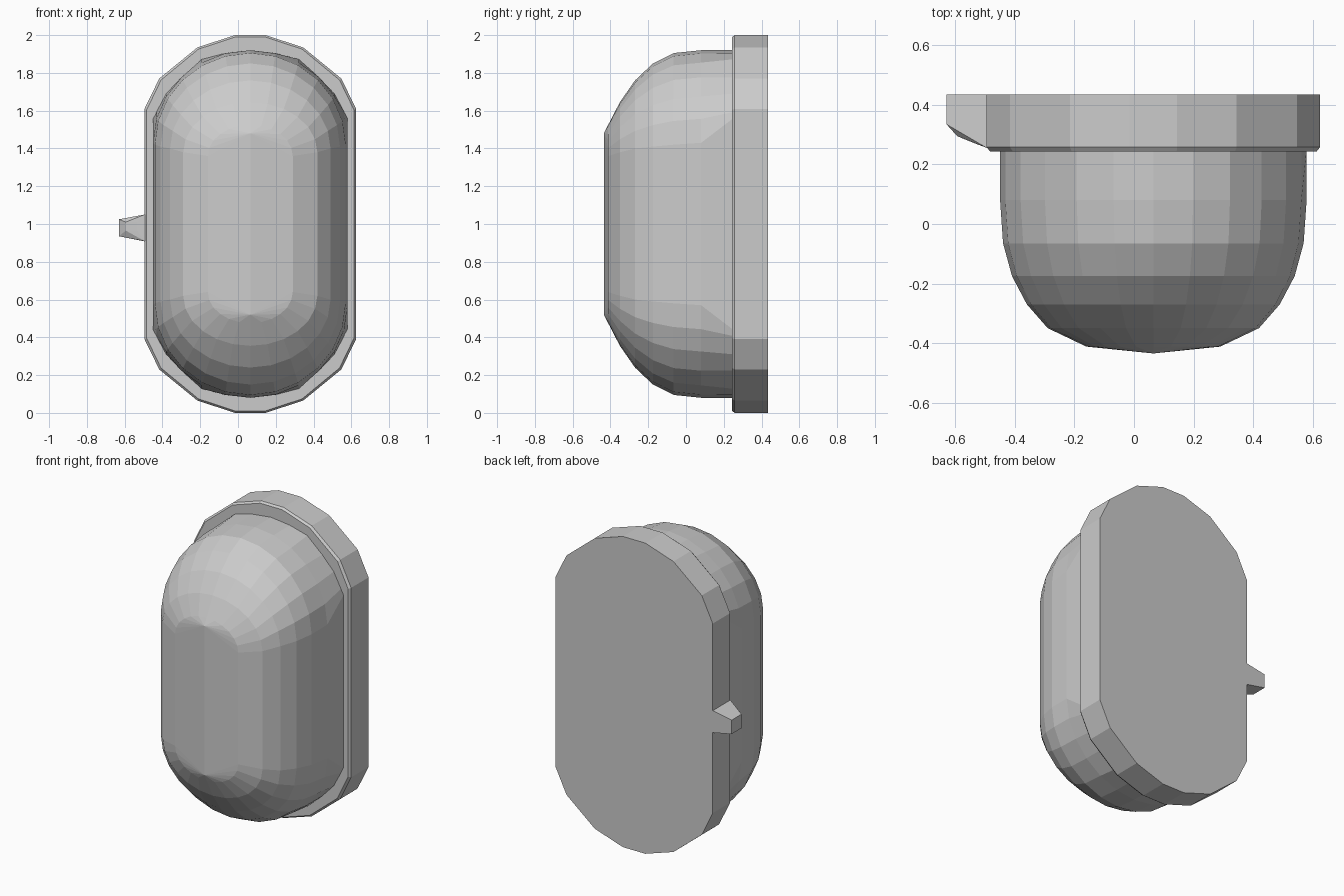
import bpy, bmesh, math

if "Cube" in bpy.data.objects:
    bpy.data.objects.remove(bpy.data.objects["Cube"])

CX, CZ = 0.065, 1.0   # centre of the lamp outline in x and z


def finish(name, bm):
    bmesh.ops.remove_doubles(bm, verts=bm.verts, dist=0.0005)
    bmesh.ops.recalc_face_normals(bm, faces=bm.faces)
    me = bpy.data.meshes.new(name)
    bm.to_mesh(me)
    bm.free()
    ob = bpy.data.objects.new(name, me)
    bpy.context.collection.objects.link(ob)
    return ob


def closed_loop(half):
    """Mirror a quarter outline (right side to top) into a full loop."""
    top = half + [(-x, z) for x, z in reversed(half)]
    return top + [(-x, -z) for x, z in top]


def loft(name, rings):
    """Rings are (y, [(x, z)...]); skin them and cap both ends."""
    bm = bmesh.new()
    loops = [[bm.verts.new((CX + x, y, CZ + z)) for x, z in pts] for y, pts in rings]
    n = len(loops[0])
    for a, b in zip(loops, loops[1:]):
        for i in range(n):
            j = (i + 1) % n
            bm.faces.new((a[i], a[j], b[j], b[i]))
    bm.faces.new(loops[0])
    return bm, loops


# Back plate with a narrow chamfer on its front edge
plate = [(0.56, 0.61), (0.482, 0.77), (0.28, 0.935), (0.08, 1.0)]
outer = closed_loop(plate)
inner = [(x * 0.98, z * 0.99) for x, z in outer]
bm, loops = loft("back_plate", [(0.435, outer), (0.258, outer), (0.244, inner)])
bm.faces.new(loops[-1])
finish("back_plate", bm)

# Domed cover: stacked stadium rings shrinking to a central ridge
RIM = [(0.0, 0.92), (0.146, 0.92), (0.515, 0.87), (0.845, 0.71), (1.0, 0.56)]


def rim_height(f):
    for (x0, z0), (x1, z1) in zip(RIM, RIM[1:]):
        if f <= x1 + 1e-6:
            return z0 + (z1 - z0) * (f - x0) / (x1 - x0)


angles = [math.radians(15 * k) for k in range(7)]
rings = [(0.25, closed_loop([(0.515 * math.cos(a), rim_height(math.cos(a))) for a in angles]))]
# y, half width, end of the straight side, half height
profile = [(0.08, 0.515, 0.43, 0.92), (-0.065, 0.505, 0.42, 0.905),
           (-0.175, 0.475, 0.41, 0.85), (-0.27, 0.425, 0.40, 0.76),
           (-0.35, 0.355, 0.38, 0.645), (-0.412, 0.225, 0.36, 0.525),
           (-0.435, 0.0, 0.48, 0.48)]
for y, w, s, h in profile:
    rings.append((y, closed_loop([(w * math.cos(a), s + (h - s) * math.sin(a)) for a in angles])))
bm, loops = loft("domed_cover", rings)
finish("domed_cover", bm)

# Side tab: tapered block with a small raised front facet
bm = bmesh.new()
for x, y, z0, z1 in [(-0.63, 0.435, 0.935, 1.025), (-0.63, 0.335, 0.935, 1.025),
                     (-0.48, 0.435, 0.905, 1.052), (-0.495, 0.256, 0.91, 1.05),
                     (-0.48, 0.256, 0.905, 1.052),
                     (-0.594, 0.295, 0.965, 1.01), (-0.535, 0.271, 0.965, 1.01)]:
    for z in (z0, z1):
        bm.verts.new((x, y, z))
bmesh.ops.convex_hull(bm, input=bm.verts)
finish("side_tab", bm)
